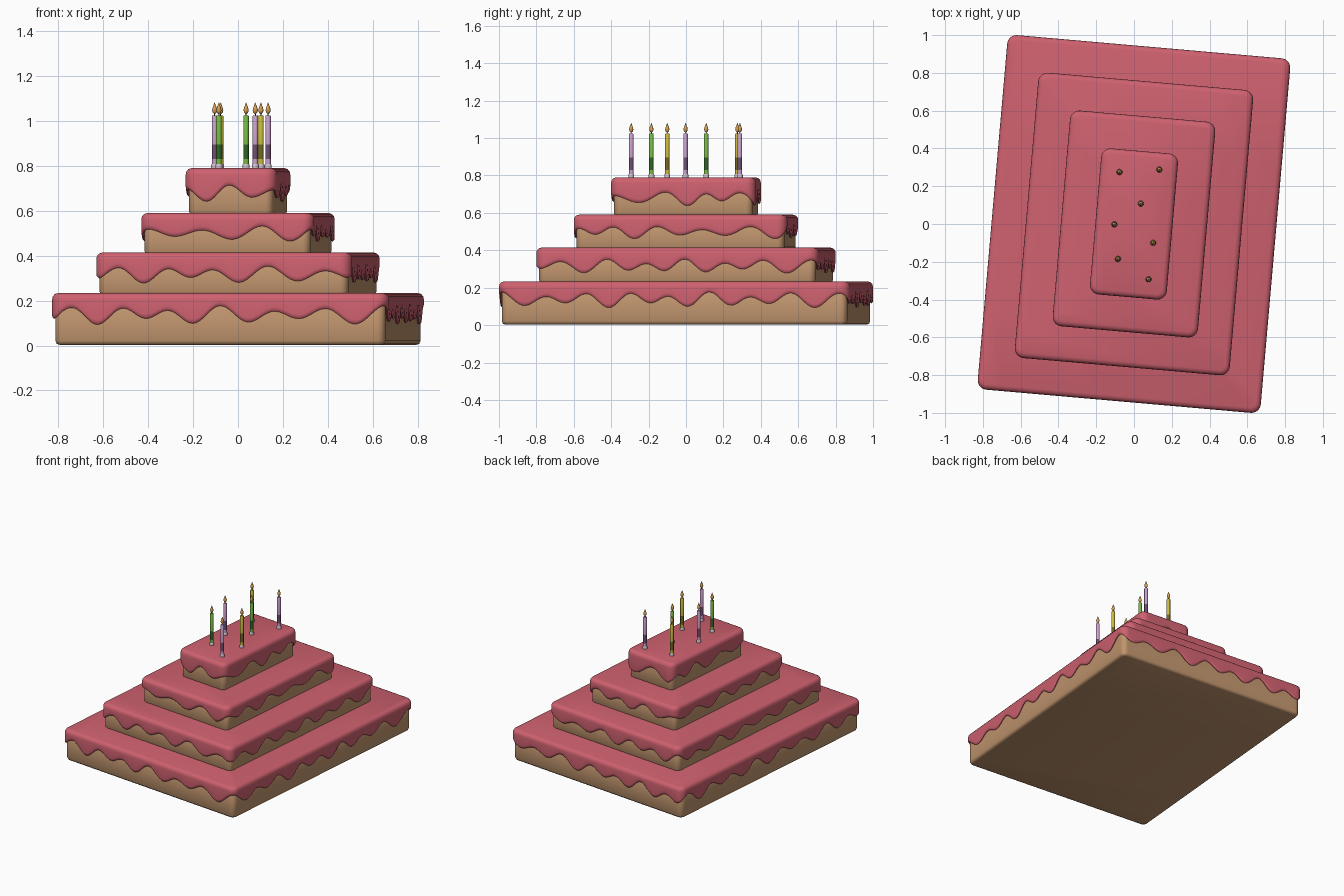
import bpy, math, random
from mathutils import Matrix

if "Cube" in bpy.data.objects:
    bpy.data.objects.remove(bpy.data.objects["Cube"])

random.seed(4)
ROT = Matrix.Rotation(math.radians(-5), 4, 'Z')


def material(name, rgb):
    m = bpy.data.materials.new(name)
    m.diffuse_color = (*rgb, 1)
    m.use_nodes = True
    m.node_tree.nodes["Principled BSDF"].inputs["Base Color"].default_value = m.diffuse_color
    return m


ICING = material("icing_pink", (0.62, 0.12, 0.16))
SPONGE = material("sponge", (0.53, 0.30, 0.155))
WHITE = material("holder", (0.62, 0.52, 0.60))
FLAME = material("flame", (0.70, 0.36, 0.09))
WICK = material("wick", (0.04, 0.03, 0.02))
WAX = {
    "purple": (material("purple", (0.60, 0.36, 0.62)), material("purple_dark", (0.16, 0.08, 0.17))),
    "green": (material("green", (0.19, 0.50, 0.06)), material("green_dark", (0.03, 0.13, 0.02))),
    "yellow": (material("yellow", (0.60, 0.50, 0.05)), material("yellow_dark", (0.17, 0.14, 0.02))),
}


def mesh_object(name, verts, faces, mats, slots=None):
    me = bpy.data.meshes.new(name)
    me.from_pydata(verts, [], faces)
    for m in mats:
        me.materials.append(m)
    if slots:
        for p, s in zip(me.polygons, slots):
            p.material_index = s
    me.update()
    ob = bpy.data.objects.new(name, me)
    bpy.context.collection.objects.link(ob)
    bpy.context.view_layer.objects.active = ob
    ob.select_set(True)
    bpy.ops.object.shade_smooth_by_angle(angle=math.radians(50))
    ob.select_set(False)
    return ob


def skin(rings):
    """Join equal-sized rings with quads and cap both ends."""
    n = len(rings[0])
    verts = [v for r in rings for v in r]
    faces = [(k * n + i, k * n + (i + 1) % n, (k + 1) * n + (i + 1) % n, (k + 1) * n + i)
             for k in range(len(rings) - 1) for i in range(n)]
    faces.append(tuple(reversed(range(n))))
    faces.append(tuple(range(len(verts) - n, len(verts))))
    return verts, faces


def outline(a, b, off, r=0.05, step=0.016, arc=8):
    """Rounded rectangle, grown outward by off, counter-clockwise."""
    cx, cy, rr = a - r, b - r, r + off
    pts = []
    for q, (sx, sy) in enumerate(((1, 1), (-1, 1), (-1, -1), (1, -1))):
        for i in range(arc + 1):
            t = math.pi / 2 * (q + i / arc)
            pts.append((sx * cx + rr * math.cos(t), sy * cy + rr * math.sin(t)))
        # straight side to the next corner
        nx, ny = ((-1, 1), (-1, -1), (1, -1), (1, 1))[q]
        t = math.pi / 2 * (q + 1)
        end = (nx * cx + rr * math.cos(t), ny * cy + rr * math.sin(t))
        start = pts[-1]
        n = max(2, int((2 * cx if q % 2 == 0 else 2 * cy) / step))
        pts += [(start[0] + (end[0] - start[0]) * i / n,
                 start[1] + (end[1] - start[1]) * i / n) for i in range(1, n)]
    return pts


def drip_heights(pts, mid, amp):
    """Wavy lower edge of the icing, periodic around the tier."""
    s, lengths = 0, []
    for i, p in enumerate(pts):
        lengths.append(s)
        s += math.dist(p, pts[(i + 1) % len(pts)])
    k = round(s / 0.23)
    p1, p2, p3 = (random.uniform(0, 6.28) for _ in range(3))
    out = []
    for l in lengths:
        u = 2 * math.pi * l / s
        w = 0.7 * math.sin(k * u + p1 + 0.8 * math.sin(3 * u + p3))
        w += 0.35 * math.sin(round(k * 0.62) * u + p2)
        out.append(mid + amp * w)
    return out


def tier(i, a, b, z0, top, mid, amp):
    # sponge block with softened edges
    prof = [(-0.034, z0), (-0.021, z0 + 0.004), (-0.015, z0 + 0.018),
            (-0.015, top - 0.035), (-0.035, top - 0.012)]
    rings = [[(x, y, z) for x, y in outline(a, b, o)] for o, z in prof]
    ob = mesh_object(f"sponge_tier_{i}", *skin(rings), [SPONGE])
    ob.data.transform(ROT)
    # icing coat with dripping lip
    low = drip_heights(outline(a, b, 0), mid, amp)
    lip = [(-0.018, 0.003), (-0.008, -0.003), (-0.001, 0.004), (0.0, 0.016)]
    rings = [[(x, y, l + dz) for (x, y), l in zip(outline(a, b, o), low)] for o, dz in lip]
    for o, z in [(0, top - 0.03), (-0.003, top - 0.016), (-0.012, top - 0.005), (-0.028, top)]:
        rings.append([(x, y, z) for x, y in outline(a, b, o)])
    ob = mesh_object(f"icing_tier_{i}", *skin(rings), [ICING])
    ob.data.transform(ROT)


tier(1, 0.752, 0.942, 0.003, 0.234, 0.138, 0.040)
tier(2, 0.571, 0.758, 0.222, 0.414, 0.318, 0.036)
tier(3, 0.386, 0.573, 0.400, 0.590, 0.500, 0.034)
tier(4, 0.204, 0.388, 0.578, 0.790, 0.680, 0.038)


def lathe(name, prof, x, y, mats, slots=None, n=20):
    rings = [[(x + r * math.cos(2 * math.pi * j / n), y + r * math.sin(2 * math.pi * j / n), z)
              for j in range(n)] for r, z in prof]
    v, f = skin(rings)
    s = [k for k in slots for _ in range(n)] + [slots[0], slots[-1]] if slots else None
    return mesh_object(name, v, f, mats, s)


# candles: holder, banded wax stick, wick and flame
candles = [(-0.077, 0.275, "yellow"), (0.134, 0.288, "purple"), (0.036, 0.108, "green"),
           (-0.104, -0.002, "purple"), (0.102, -0.10, "yellow"), (-0.085, -0.185, "green"),
           (0.077, -0.293, "purple")]
for i, (x, y, c) in enumerate(candles, 1):
    light, dark = WAX[c]
    lathe(f"candle_holder_{i}", [(0.013, 0.775), (0.0155, 0.785), (0.0155, 0.803), (0.013, 0.808)],
          x, y, [WHITE])
    lathe(f"candle_stick_{i}", [(0.0125, 0.78), (0.0125, 0.83), (0.0125, 0.895),
                                (0.0125, 1.019), (0.0105, 1.024)],
          x, y, [light, dark], [0, 1, 0, 0])
    lathe(f"candle_wick_{i}", [(0.002, 1.02), (0.002, 1.045)], x, y, [WICK], n=8)
    lathe(f"candle_flame_{i}", [(0.003, 1.030), (0.009, 1.037), (0.0115, 1.046), (0.009, 1.058),
                                (0.004, 1.071), (0.0006, 1.081)], x, y, [FLAME], n=16)
